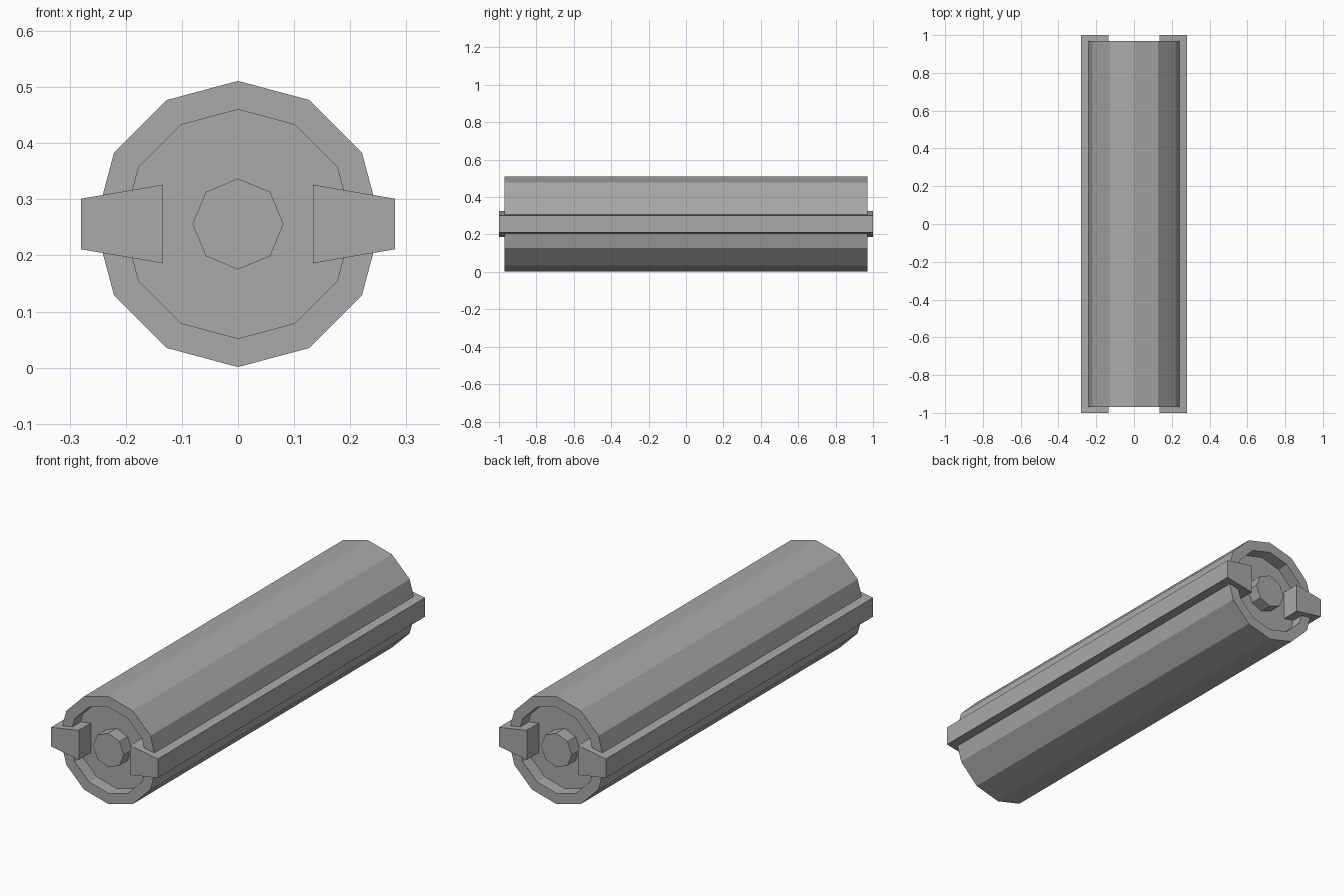
import bpy, bmesh
from math import sin, cos, pi

if "Cube" in bpy.data.objects:
    bpy.data.objects.remove(bpy.data.objects["Cube"], do_unlink=True)

AXIS_Z = 0.256
BODY_END = 0.97
RECESS = 0.06

grey = bpy.data.materials.new("mid grey")
grey.use_nodes = True
grey.diffuse_color = (0.4, 0.4, 0.4, 1)
grey.node_tree.nodes["Principled BSDF"].inputs["Base Color"].default_value = (0.4, 0.4, 0.4, 1)


def polygon(radius, sides):
    """Points of a regular polygon in x and z, with a corner at the top."""
    return [(radius * sin(2 * pi * i / sides), AXIS_Z + radius * cos(2 * pi * i / sides))
            for i in range(sides)]


def prism(name, profile, y0, y1):
    """Extrude an x-z profile along y."""
    bm = bmesh.new()
    face = bm.faces.new([bm.verts.new((x, y0, z)) for x, z in profile])
    ext = bmesh.ops.extrude_face_region(bm, geom=[face])
    verts = [v for v in ext["geom"] if isinstance(v, bmesh.types.BMVert)]
    bmesh.ops.translate(bm, verts=verts, vec=(0, y1 - y0, 0))
    return finish(name, bm)


def finish(name, bm):
    bmesh.ops.recalc_face_normals(bm, faces=bm.faces)
    mesh = bpy.data.meshes.new(name)
    bm.to_mesh(mesh)
    bm.free()
    mesh.materials.append(grey)
    obj = bpy.data.objects.new(name, mesh)
    bpy.context.collection.objects.link(obj)
    return obj


# Twelve-sided body with a recess sunk into each end
bm = bmesh.new()
rings = []
for radius, y in ((0.204, RECESS - BODY_END), (0.204, -BODY_END), (0.255, -BODY_END),
                  (0.255, BODY_END), (0.204, BODY_END), (0.204, BODY_END - RECESS)):
    rings.append([bm.verts.new((x, y, z)) for x, z in polygon(radius, 12)])
for a, b in zip(rings, rings[1:]):
    for i in range(12):
        j = (i + 1) % 12
        bm.faces.new((a[i], a[j], b[j], b[i]))
bm.faces.new(rings[0])
bm.faces.new(rings[-1])
finish("body", bm)

# Octagonal hub in each recess
for name, side in (("front_hub", -1), ("back_hub", 1)):
    prism(name, polygon(0.081, 8), side * (BODY_END - RECESS), side * BODY_END)

# Tapered rails running the full length on both sides
for name, side in (("left_rail", 1), ("right_rail", -1)):
    prism(name, [(side * x, AXIS_Z + z) for x, z in
                 ((0.134, -0.07), (0.28, -0.045), (0.28, 0.045), (0.134, 0.07))], -1, 1)
